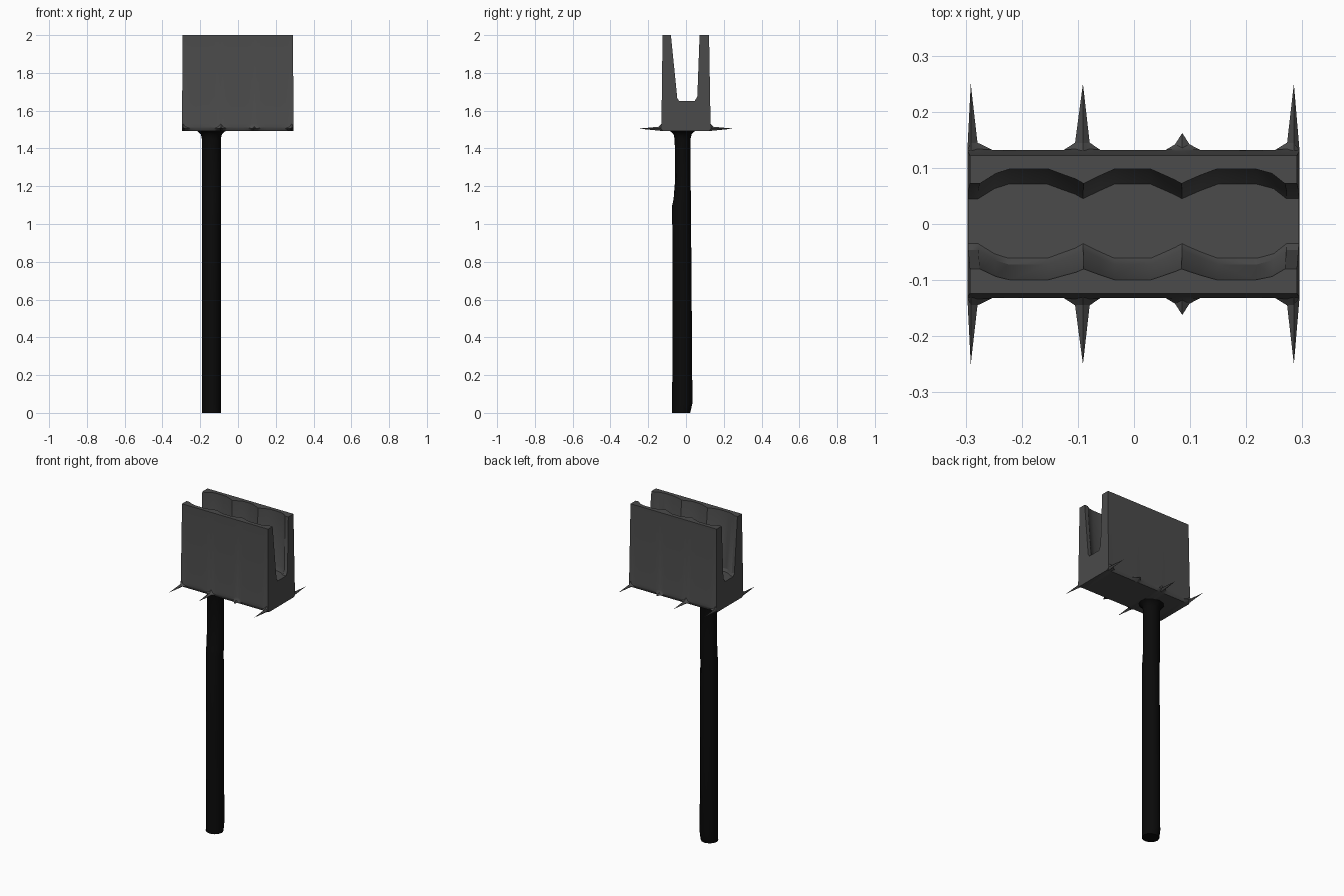
import bpy, bmesh, math

if "Cube" in bpy.data.objects:
    bpy.data.objects.remove(bpy.data.objects["Cube"])


def material(name, value):
    m = bpy.data.materials.new(name)
    m.diffuse_color = (value, value, value, 1)
    m.use_nodes = True
    m.node_tree.nodes["Principled BSDF"].inputs["Base Color"].default_value = m.diffuse_color
    return m


def loft(name, rings, mat, angle):
    """Skin a list of equal-length closed rings and cap both ends."""
    bm = bmesh.new()
    loops = [[bm.verts.new(p) for p in ring] for ring in rings]
    n = len(rings[0])
    for a, b in zip(loops, loops[1:]):
        for i in range(n):
            j = (i + 1) % n
            bm.faces.new((a[i], a[j], b[j], b[i]))
    bm.faces.new(loops[0])
    bm.faces.new(loops[-1])
    bmesh.ops.recalc_face_normals(bm, faces=bm.faces)
    bmesh.ops.triangulate(bm, faces=bm.faces)
    mesh = bpy.data.meshes.new(name)
    bm.to_mesh(mesh)
    bm.free()
    mesh.materials.append(mat)
    ob = bpy.data.objects.new(name, mesh)
    bpy.context.collection.objects.link(ob)
    bpy.context.view_layer.objects.active = ob
    ob.select_set(True)
    bpy.ops.object.shade_smooth_by_angle(angle=math.radians(angle))
    ob.select_set(False)
    return ob


def head_ring(x, recess, tip):
    """U-shaped cross-section: recess widens the slot, tip is the bottom spike reach."""
    lip = 0.132 + 0.12 * min(tip - 0.13, 0.1)
    r = recess
    profile = [
        (-0.122, 1.492), (-tip, 1.505), (-lip, 1.515), (-0.13, 1.53), (-0.124, 2.0),
        (-0.08 - r * 0.75, 2.0), (-0.046 - r, 1.665), (-0.035 - r, 1.65),
        (0.045 + r, 1.65), (0.06 + r, 1.675), (0.072 + r, 2.0),
        (0.122, 2.0), (0.13, 1.53), (lip, 1.515), (tip, 1.505), (0.122, 1.492),
    ]
    # the head narrows slightly towards the top
    return [(x * (1 - 0.03 * (z - 1.5)), y, z) for y, z in profile]


dark_grey = material("dark_grey", 0.07)
black = material("black", 0.003)

# Slotted hammer-like head: x, slot recess, spike reach
sections = [
    (-0.297, 0, 0.132), (-0.291, 0, 0.25), (-0.279, 0, 0.145), (-0.25, 0.018, 0.131),
    (-0.225, 0.026, 0.13), (-0.155, 0.026, 0.13), (-0.125, 0.015, 0.132),
    (-0.105, 0.008, 0.145), (-0.091, 0.0, 0.25), (-0.079, 0.006, 0.145),
    (-0.06, 0.015, 0.132), (-0.035, 0.026, 0.13), (0.03, 0.026, 0.13),
    (0.055, 0.015, 0.131), (0.073, 0.007, 0.142), (0.086, 0.0, 0.162),
    (0.099, 0.006, 0.142), (0.12, 0.015, 0.131), (0.15, 0.026, 0.13),
    (0.22, 0.026, 0.13), (0.25, 0.018, 0.131), (0.273, 0, 0.145),
    (0.285, 0, 0.25), (0.295, 0, 0.132),
]
loft("slotted_head", [head_ring(*s) for s in sections], dark_grey, 30)

# Round pole with a slimmer neck: z, front y, back y, half width
steps = [
    (0.0, -0.073, 0.022, 0.05), (0.05, -0.073, 0.034, 0.05), (0.6, -0.072, 0.03, 0.05),
    (1.1, -0.073, 0.026, 0.05), (1.13, -0.066, 0.026, 0.05), (1.24, -0.057, 0.024, 0.05),
    (1.45, -0.06, 0.024, 0.05), (1.475, -0.066, 0.03, 0.056),
    (1.49, -0.082, 0.045, 0.072), (1.505, -0.11, 0.07, 0.1),
]


def pole_ring(z, y0, y1, rx, sides=12):
    cy, ry = (y0 + y1) / 2, (y1 - y0) / 2
    return [(-0.141 + rx * math.cos(a), cy + ry * math.sin(a), z)
            for a in (2 * math.pi * i / sides for i in range(sides))]


loft("pole", [pole_ring(*s) for s in steps], black, 50)
